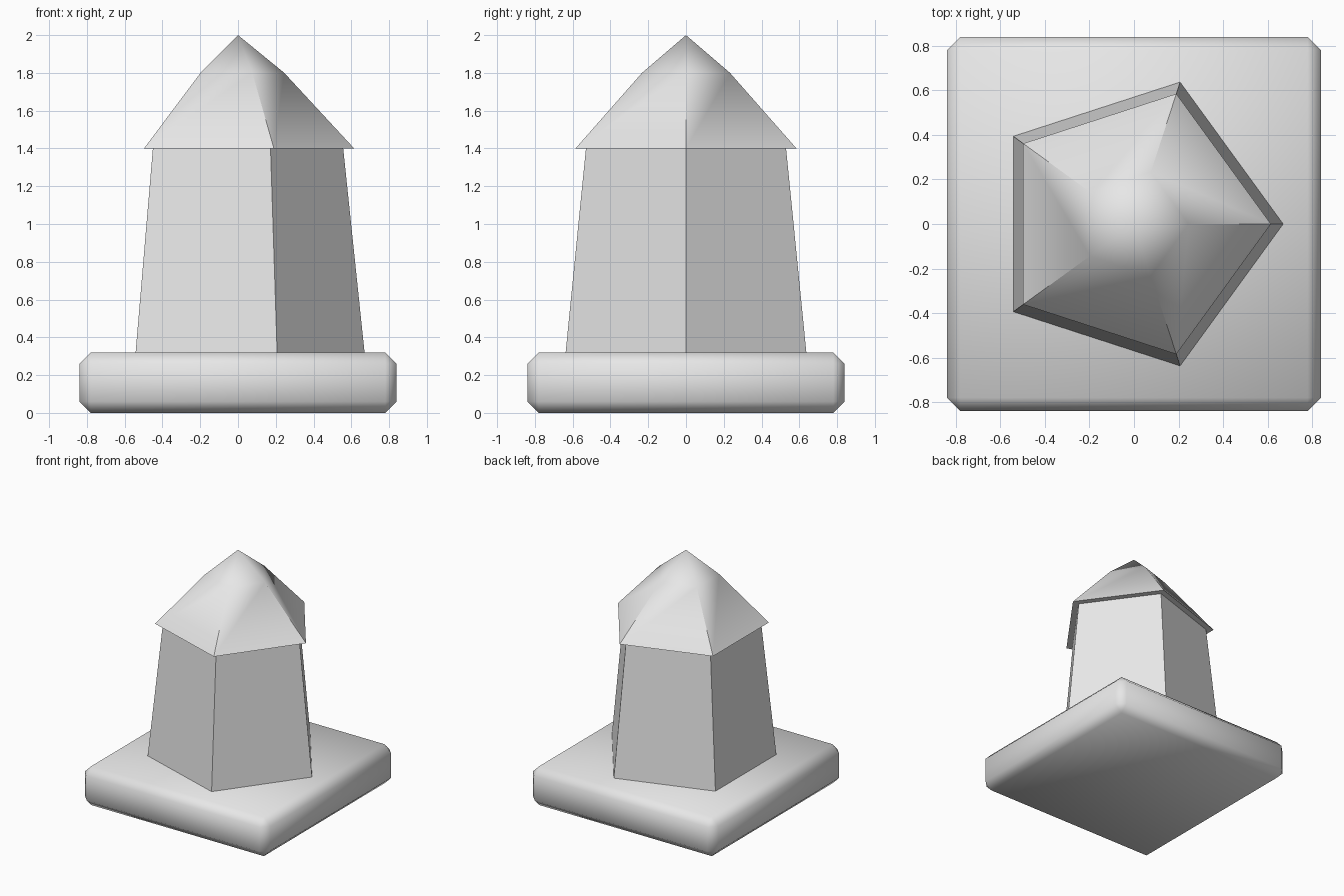
import bpy
import bmesh
import math

cube = bpy.data.objects.get("Cube")
if cube:
    bpy.data.objects.remove(cube, do_unlink=True)

SIDES = 5

# Single plain colour
stone = bpy.data.materials.new("light_grey")
stone.use_nodes = True
grey = (0.8, 0.8, 0.8, 1)
stone.diffuse_color = grey
stone.node_tree.nodes["Principled BSDF"].inputs["Base Color"].default_value = grey


def finish(name, bm, smooth_angle):
    """Turn a bmesh into a shaded object."""
    bmesh.ops.recalc_face_normals(bm, faces=bm.faces)
    mesh = bpy.data.meshes.new(name)
    bm.to_mesh(mesh)
    bm.free()
    mesh.materials.append(stone)
    obj = bpy.data.objects.new(name, mesh)
    bpy.context.collection.objects.link(obj)
    bpy.ops.object.select_all(action='DESELECT')
    obj.select_set(True)
    bpy.context.view_layer.objects.active = obj
    bpy.ops.object.shade_smooth_by_angle(angle=math.radians(smooth_angle))
    return obj


def stacked_rings(name, profile, smooth_angle):
    """Join pentagon rings given as (radius, height); radius 0 is a tip."""
    bm = bmesh.new()
    rings = []
    for radius, z in profile:
        count = SIDES if radius else 1
        rings.append([bm.verts.new((radius * math.cos(math.tau * i / SIDES),
                                    radius * math.sin(math.tau * i / SIDES), z))
                      for i in range(count)])
    for low, high in zip(rings, rings[1:]):
        for i in range(SIDES):
            j = (i + 1) % SIDES
            if len(high) == 1:
                bm.faces.new((low[i], low[j], high[0]))
            else:
                bm.faces.new((low[i], low[j], high[j], high[i]))
    for ring in (rings[0], rings[-1]):
        if len(ring) > 1:
            bm.faces.new(ring)
    return finish(name, bm, smooth_angle)


# Square base slab with chamfered, softly shaded edges
bm = bmesh.new()
bmesh.ops.create_cube(bm, size=1)
bmesh.ops.scale(bm, vec=(1.68, 1.68, 0.32), verts=bm.verts)
bmesh.ops.translate(bm, vec=(0, 0, 0.16), verts=bm.verts)
bmesh.ops.bevel(bm, geom=bm.edges[:], offset=0.06, segments=1,
                affect='EDGES', profile=0.5)
finish("base_slab", bm, 53)

# Tapered five-sided tower body
stacked_rings("tower_body", [(0.67, 0.32), (0.557, 1.4)], 30)

# Roof: crisp lower ridges that melt into a soft tip
stacked_rings("roof", [(0.615, 1.4), (0.245, 1.8), (0, 2)], 53)
